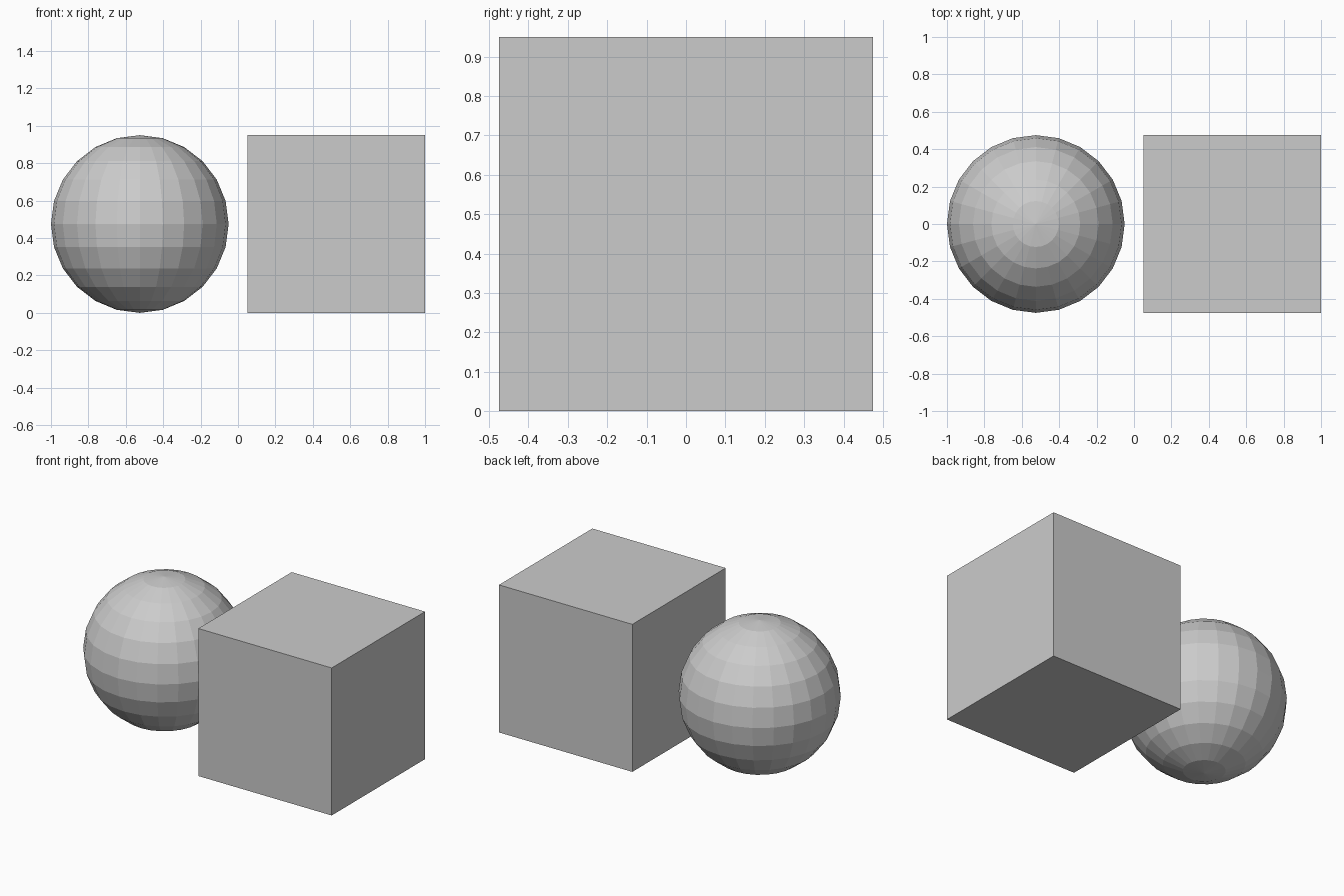
import bpy

if "Cube" in bpy.data.objects:
    bpy.data.objects.remove(bpy.data.objects["Cube"])

SIZE = 0.95          # diameter of the ball and side of the cube
OFFSET = 0.525       # distance of each part from the centre

# Faceted ball on the left
bpy.ops.mesh.primitive_uv_sphere_add(
    segments=24, ring_count=12, radius=SIZE / 2, location=(-OFFSET, 0, SIZE / 2))
bpy.context.object.name = "ball"

# Plain cube on the right
bpy.ops.mesh.primitive_cube_add(size=SIZE, location=(OFFSET, 0, SIZE / 2))
bpy.context.object.name = "cube"
